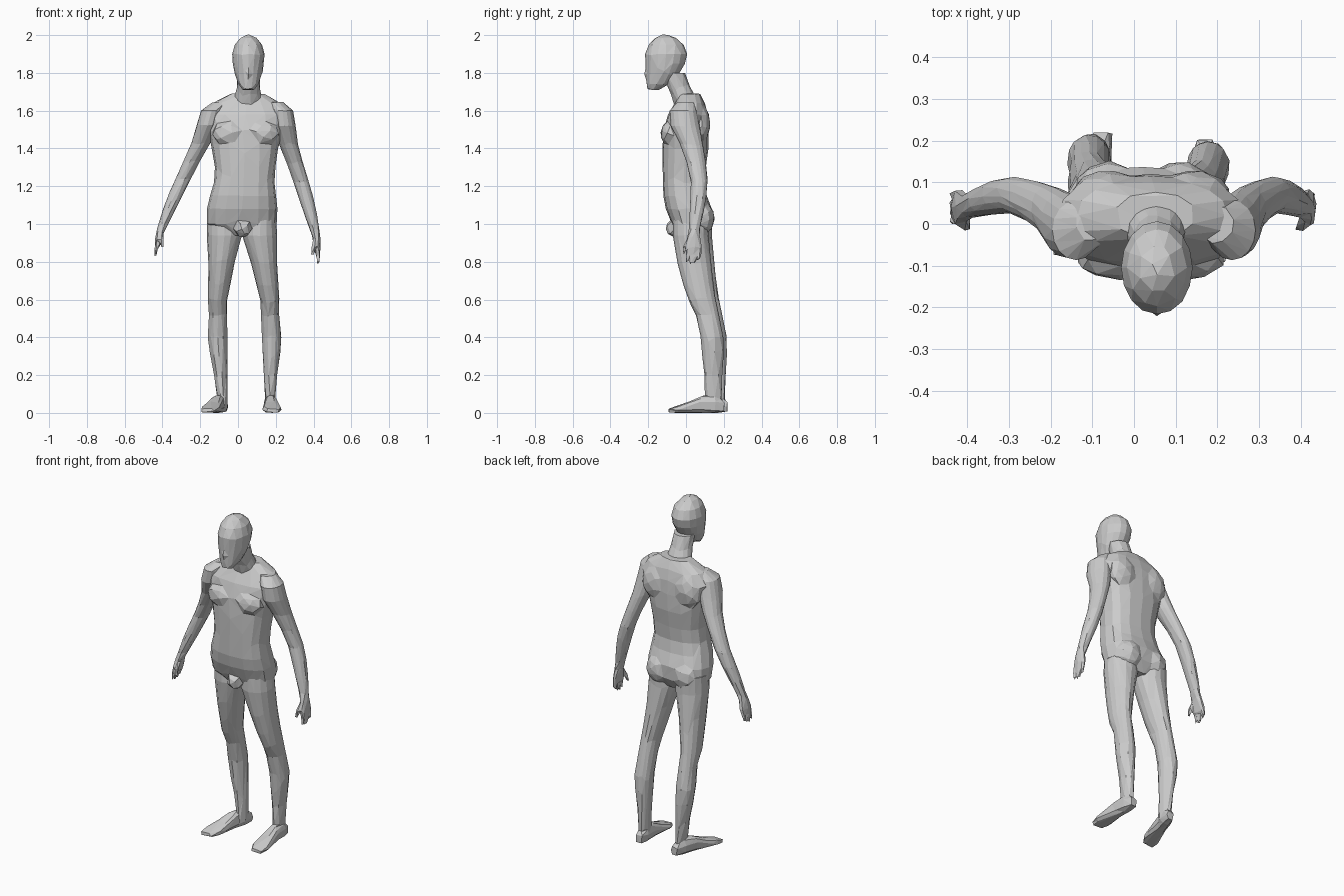
import bpy
import bmesh
from math import cos, sin, pi, copysign
from mathutils import Matrix, Vector

default_cube = bpy.data.objects.get("Cube")
if default_cube:
    bpy.data.objects.remove(default_cube, do_unlink=True)

grey = bpy.data.materials.new("plain_grey")
grey.use_nodes = True
grey.diffuse_color = (0.6, 0.6, 0.6, 1)
grey.node_tree.nodes["Principled BSDF"].inputs["Base Color"].default_value = grey.diffuse_color


def keep(point):
    return point


def loft(bm, sections, place=keep, along="z", power=1.0, sides=16):
    """Skin a closed tube over sections of (x, y, z, half width, half depth)."""
    rings = []
    for x, y, z, width, depth in sections:
        ring = []
        for i in range(sides):
            angle = 2 * pi * i / sides
            u = width * copysign(abs(cos(angle)) ** power, cos(angle))
            v = depth * copysign(abs(sin(angle)) ** power, sin(angle))
            offset = Vector((u, v, 0)) if along == "z" else Vector((u, 0, v))
            ring.append(bm.verts.new(place(Vector((x, y, z)) + offset)))
        rings.append(ring)
    for lower, upper in zip(rings, rings[1:]):
        for i in range(sides):
            j = (i + 1) % sides
            bm.faces.new((lower[i], lower[j], upper[j], upper[i]))
    bm.faces.new(rings[0])
    bm.faces.new(rings[-1])


def muscle(bm, centre, size):
    """Add an ellipsoid that is later fused into its part."""
    matrix = Matrix.Translation(centre) @ Matrix.Diagonal((*size, 1))
    bmesh.ops.create_icosphere(bm, subdivisions=3, radius=1, matrix=matrix)


def finish(bm, name, triangles, voxel=0.007):
    """Fuse the shells of a part, then reduce them to irregular flat facets."""
    bmesh.ops.recalc_face_normals(bm, faces=bm.faces)
    mesh = bpy.data.meshes.new(name)
    bm.to_mesh(mesh)
    bm.free()
    obj = bpy.data.objects.new(name, mesh)
    bpy.context.collection.objects.link(obj)
    bpy.context.view_layer.objects.active = obj
    fuse = obj.modifiers.new("fuse", "REMESH")
    fuse.mode = "VOXEL"
    fuse.voxel_size = voxel
    bpy.ops.object.modifier_apply(modifier=fuse.name)
    facets = obj.modifiers.new("facets", "DECIMATE")
    facets.ratio = min(1, triangles / (2 * max(1, len(obj.data.polygons))))
    bpy.ops.object.modifier_apply(modifier=facets.name)
    obj.data.materials.clear()
    obj.data.materials.append(grey)
    for face in obj.data.polygons:
        face.use_smooth = False
        face.material_index = 0


# Torso with chest, shoulder blades, buttocks and groin
torso = bmesh.new()
loft(torso, [
    (.025, .03, .94, .09, .07),
    (.02, .03, 1.0, .185, .105),
    (.022, .015, 1.08, .187, .122),
    (.027, -.005, 1.15, .175, .115),
    (.033, -.012, 1.22, .16, .11),
    (.038, -.01, 1.3, .16, .115),
    (.037, -.003, 1.4, .175, .122),
    (.04, 0, 1.5, .2, .12),
    (.04, .01, 1.58, .225, .105),
    (.045, .02, 1.64, .18, .08),
    (.05, .02, 1.69, .09, .055),
], power=.8)
for side in (-1, 1):
    muscle(torso, (.04 + side * .085, -.085, 1.48), (.09, .048, .065))
    muscle(torso, (.04 + side * .1, .075, 1.53), (.09, .052, .1))
    muscle(torso, (.025 + side * .085, .075, 1.03), (.085, .075, .09))
muscle(torso, (.025, -.06, .98), (.045, .045, .05))
finish(torso, "torso", 440)

# Neck
neck = bmesh.new()
loft(neck, [
    (.05, .01, 1.62, .085, .07),
    (.053, -.015, 1.68, .07, .063),
    (.055, -.04, 1.73, .06, .06),
    (.055, -.065, 1.8, .06, .06),
])
finish(neck, "neck", 70)

# Head with a narrow jaw and a low nose ridge
head = bmesh.new()
loft(head, [
    (.055, -.175, 1.71, .028, .03),
    (.055, -.15, 1.74, .053, .06),
    (.055, -.125, 1.79, .071, .085),
    (.055, -.11, 1.85, .083, .105),
    (.055, -.105, 1.9, .086, .112),
    (.055, -.105, 1.95, .072, .092),
    (.055, -.108, 1.985, .044, .055),
    (.055, -.11, 2.0, .015, .02),
])
muscle(head, (.055, -.198, 1.8), (.016, .022, .035))
finish(head, "head", 150)


# The right limbs mirror the left ones with a small change of pose
def right_arm_pose(p):
    return Vector((-.12 + .135 * p.z - p.x, p.y, p.z + .05 * (1.6 - p.z)))


def left_leg_pose(p):
    return Vector((p.x, p.y - .005, p.z))


def right_leg_pose(p):
    return Vector((.09 - .05 * p.z - p.x, p.y + .012, p.z))


def right_foot_pose(p):
    turned = right_leg_pose(p)
    turned.x -= (.18 - p.y) * .25
    return turned


arm_sections = [
    (.195, 0, 1.645, .045, .045),
    (.235, -.015, 1.6, .057, .072),
    (.245, -.005, 1.52, .06, .077),
    (.268, .03, 1.42, .05, .06),
    (.302, .055, 1.32, .043, .05),
    (.335, .07, 1.22, .041, .044),
    (.36, .065, 1.14, .039, .042),
    (.385, .055, 1.05, .034, .036),
    (.405, .045, .97, .025, .03),
    (.415, .04, .93, .021, .034),
    (.42, .04, .88, .018, .045),
    (.42, .038, .845, .013, .04),
]
leg_sections = [
    (.115, .03, 1.04, .085, .095),
    (.115, .03, .94, .093, .095),
    (.137, .048, .8, .07, .09),
    (.155, .07, .68, .059, .08),
    (.168, .09, .6, .051, .073),
    (.17, .118, .52, .048, .062),
    (.178, .143, .4, .052, .06),
    (.177, .147, .32, .047, .058),
    (.172, .15, .2, .035, .048),
    (.17, .15, .1, .028, .045),
    (.172, .15, .03, .03, .045),
]
foot_sections = [
    (.17, .208, .033, .022, .028),
    (.172, .16, .045, .035, .045),
    (.175, .09, .045, .036, .045),
    (.178, .02, .03, .045, .03),
    (.18, -.04, .02, .051, .02),
    (.185, -.087, .012, .035, .012),
]

for side, arm_pose, leg_pose, foot_pose in (
        ("left", keep, left_leg_pose, left_leg_pose),
        ("right", right_arm_pose, right_leg_pose, right_foot_pose)):
    # Arm, hand, fingers and thumb
    arm = bmesh.new()
    loft(arm, arm_sections, arm_pose)
    for i, tip in enumerate((.8, .79, .795, .81)):
        y = .01 + i * .02
        loft(arm, [(.42, y, .87, .011, .011), (.425, y, .83, .01, .01),
                   (.424, y - .006, tip, .006, .006)], arm_pose)
    loft(arm, [(.412, .02, .92, .012, .014), (.402, -.005, .88, .011, .012),
               (.394, -.012, .84, .007, .007)], arm_pose)
    finish(arm, side + "_arm", 300, .005)

    # Leg and foot
    leg = bmesh.new()
    loft(leg, leg_sections, leg_pose)
    loft(leg, foot_sections, foot_pose, along="y", power=.8)
    finish(leg, side + "_leg", 280, .006)
